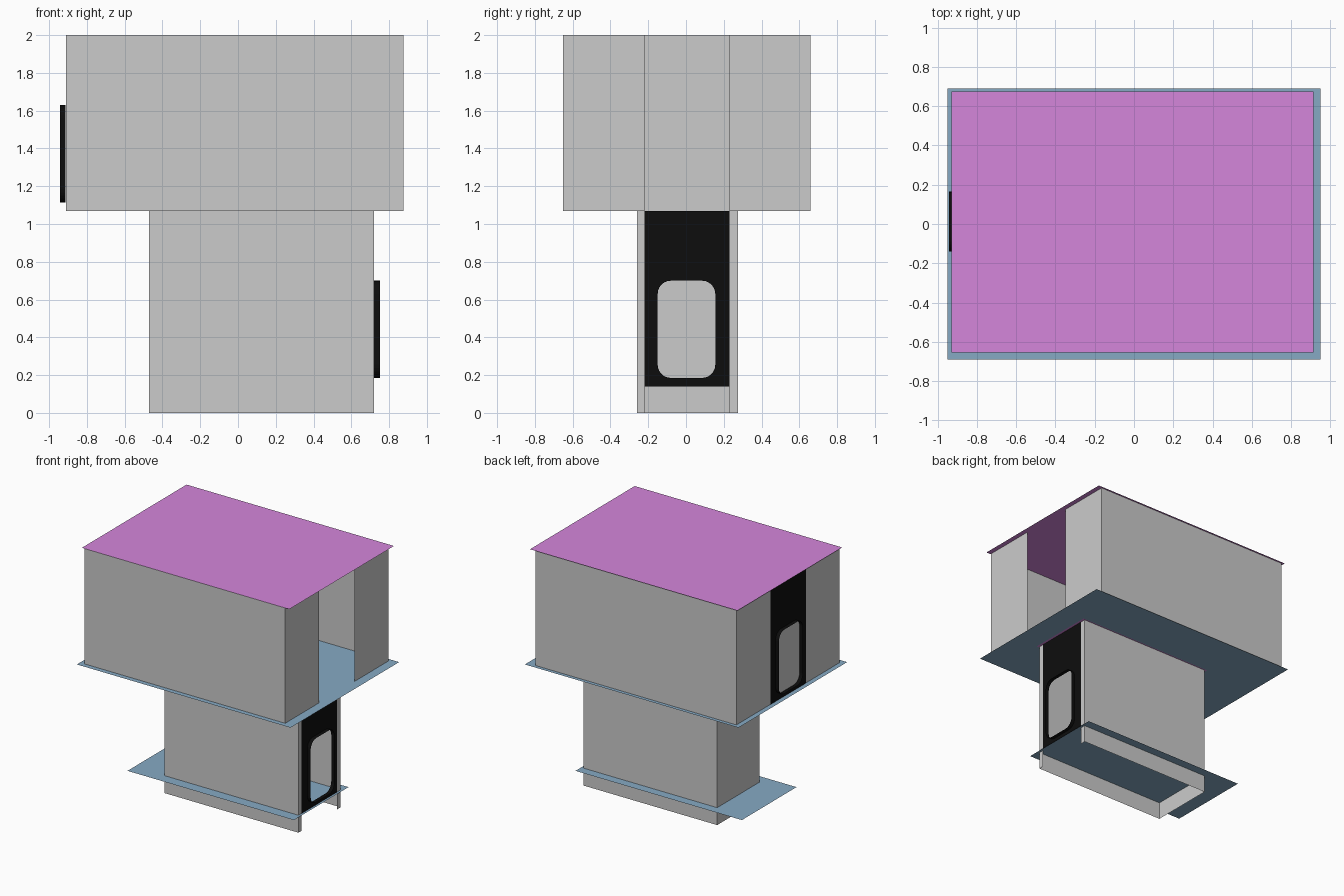
import bpy, bmesh, math

if "Cube" in bpy.data.objects:
    bpy.data.objects.remove(bpy.data.objects["Cube"])


def material(name, rgb):
    m = bpy.data.materials.new(name)
    m.diffuse_color = (*rgb, 1)
    m.use_nodes = True
    m.node_tree.nodes["Principled BSDF"].inputs["Base Color"].default_value = m.diffuse_color
    return m


PINK = material("pink", (0.66, 0.24, 0.71))
BLUE = material("blue", (0.24, 0.40, 0.55))
BLACK = material("black", (0.004, 0.004, 0.004))


def finish(name, bm, mat=None):
    me = bpy.data.meshes.new(name)
    bm.to_mesh(me)
    bm.free()
    if mat:
        me.materials.append(mat)
    ob = bpy.data.objects.new(name, me)
    bpy.context.collection.objects.link(ob)
    return ob


def sheet(name, x0, x1, y0, y1, z, mat):
    bm = bmesh.new()
    bm.faces.new([bm.verts.new(p) for p in
                  ((x0, y0, z), (x1, y0, z), (x1, y1, z), (x0, y1, z))])
    return finish(name, bm, mat)


def walls(name, path, z0, z1):
    """Thin upright walls along an open plan path."""
    bm = bmesh.new()
    low = [bm.verts.new((x, y, z0)) for x, y in path]
    top = [bm.verts.new((x, y, z1)) for x, y in path]
    for i in range(len(path) - 1):
        bm.faces.new((low[i], low[i + 1], top[i + 1], top[i]))
    return finish(name, bm)


def room(prefix, x0, x1, y0, y1, z0, z1, gap0=-0.22, gap1=0.23):
    # closed on three sides, doorway in the +x end
    path = [(x1, gap1), (x1, y1), (x0, y1), (x0, y0), (x1, y0), (x1, gap0)]
    return walls(prefix + "_walls", path, z0, z1)


def door(name, x, side, y0, y1, z0, z1, wy0, wy1, wz0, wz1, r=0.07, depth=0.03):
    """Flat door with a rounded window opening and a projecting rim."""
    bm = bmesh.new()
    outer = [bm.verts.new((x, y, z)) for y, z in
             ((y0, z0), (y1, z0), (y1, z1), (y0, z1))]
    pts = []
    corners = ((wy1 - r, wz1 - r), (wy0 + r, wz1 - r), (wy0 + r, wz0 + r), (wy1 - r, wz0 + r))
    for k, (cy, cz) in enumerate(corners):
        for i in range(7):
            a = math.pi / 2 * (k + i / 6)
            pts.append((cy + r * math.cos(a), cz + r * math.sin(a)))
    inner = [bm.verts.new((x, y, z)) for y, z in pts]
    edges = []
    for loop in (outer, inner):
        edges += [bm.edges.new((loop[i], loop[(i + 1) % len(loop)])) for i in range(len(loop))]
    bmesh.ops.triangle_fill(bm, edges=edges, use_beauty=True, use_dissolve=False,
                            normal=(side, 0, 0))
    # window rim
    rim = [bm.verts.new((x + side * depth, y, z)) for y, z in pts]
    n = len(pts)
    for i in range(n):
        j = (i + 1) % n
        bm.faces.new((inner[i], inner[j], rim[j], rim[i]))
    bmesh.ops.recalc_face_normals(bm, faces=bm.faces[:])
    return finish(name, bm, BLACK)


# lower room
room("lower", -0.47, 0.72, -0.26, 0.275, 0.0, 1.07)
sheet("lower_floor", -0.74, 0.74, -0.347, 0.347, 0.14, BLUE)
sheet("lower_roof", -0.485, 0.74, -0.268, 0.285, 1.069, PINK)
door("lower_door", 0.721, 1, -0.22, 0.23, 0.14, 1.07, -0.15, 0.155, 0.185, 0.70)

# upper room
room("upper", -0.91, 0.875, -0.65, 0.66, 1.07, 2.0)
sheet("upper_floor", -0.95, 0.95, -0.69, 0.69, 1.07, BLUE)
sheet("upper_roof", -0.93, 0.915, -0.655, 0.675, 2.0, PINK)
door("upper_door", -0.912, -1, -0.22, 0.23, 1.07, 2.0, -0.14, 0.165, 1.115, 1.63)

# overall length spans exactly two units
for ob in bpy.context.collection.objects:
    ob.data.update()
